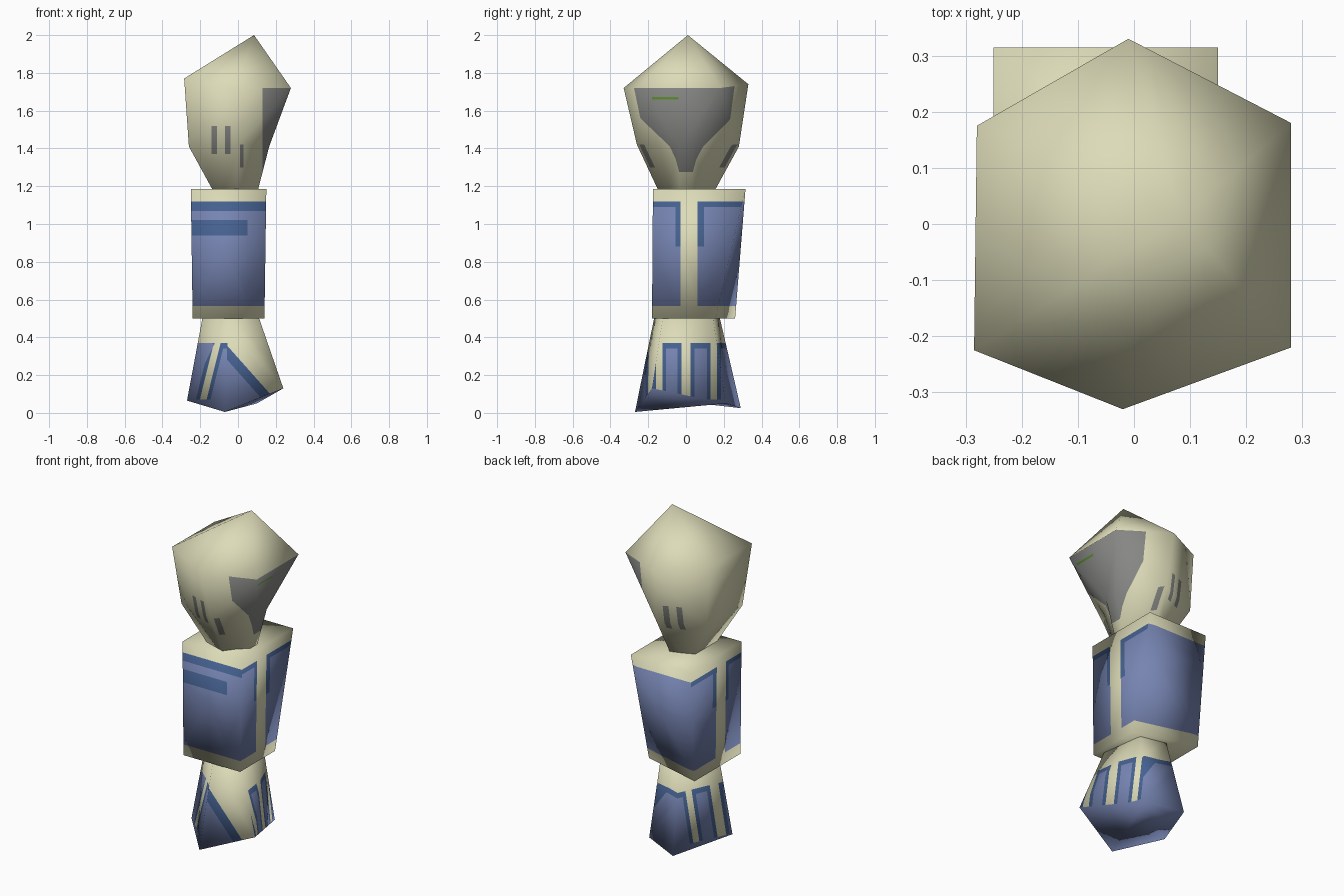
import bpy, bmesh
from mathutils import Vector
from mathutils.bvhtree import BVHTree
from mathutils.interpolate import poly_3d_calc

cube = bpy.data.objects.get("Cube")
if cube:
    bpy.data.objects.remove(cube, do_unlink=True)


def material(name, rgb):
    m = bpy.data.materials.new(name)
    m.use_nodes = True
    m.diffuse_color = (*rgb, 1)
    m.node_tree.nodes["Principled BSDF"].inputs["Base Color"].default_value = (*rgb, 1)
    return m


MATS = [material("cream", (0.72, 0.71, 0.48)),
        material("blue", (0.18, 0.23, 0.44)),
        material("dark_blue", (0.06, 0.12, 0.28)),
        material("grey", (0.24, 0.24, 0.23)),
        material("green", (0.1, 0.25, 0.03))]
CREAM, BLUE, DARK, GREY, GREEN = range(5)
X, Y, Z = Vector((1, 0, 0)), Vector((0, 1, 0)), Vector((0, 0, 1))


def loft(rings):
    """Skin a stack of rings; a ring of one point closes as a fan."""
    bm = bmesh.new()
    rows = [[bm.verts.new(p) for p in r] for r in rings]
    for low, high in zip(rows, rows[1:]):
        n = len(low)
        for i in range(n):
            j = (i + 1) % n
            top = [high[0]] if len(high) == 1 else [high[j], high[i]]
            bm.faces.new([low[i], low[j]] + top)
    for row in (rows[0], rows[-1]):
        if len(row) > 2:
            bm.faces.new(row)
    bmesh.ops.recalc_face_normals(bm, faces=bm.faces)
    bmesh.ops.triangulate(bm, faces=bm.faces)
    bm.normal_update()
    return bm


def build(name, rings, cuts, paint):
    """Cut the lofted part along planes, paint by rule, keep the soft shading."""
    bm = loft(rings)
    tree = BVHTree.FromBMesh(bm)
    source = [([v.co.copy() for v in f.verts], [v.normal.copy() for v in f.verts])
              for f in bm.faces]
    for axis, distances in cuts:
        for d in distances:
            bmesh.ops.bisect_plane(bm, geom=bm.verts[:] + bm.edges[:] + bm.faces[:],
                                   plane_co=axis * (d / axis.length_squared),
                                   plane_no=axis, dist=1e-5)
    bm.normal_update()
    for f in bm.faces:
        f.smooth = True
        f.material_index = paint(f.calc_center_median(), f.normal)
    normals = []
    for v in bm.verts:
        co, _, index, _ = tree.find_nearest(v.co)
        points, dirs = source[index]
        weights = poly_3d_calc(points, co)
        normals.append(sum((d * w for d, w in zip(dirs, weights)), Vector()).normalized())
    mesh = bpy.data.meshes.new(name)
    bm.to_mesh(mesh)
    bm.free()
    for m in MATS:
        mesh.materials.append(m)
    mesh.normals_split_custom_set_from_vertices(normals)
    bpy.context.collection.objects.link(bpy.data.objects.new(name, mesh))


# Head: faceted bulb with a grey panel on one side and small slots
def paint_head(c, n):
    if c.x > 0.13 and c.z < 1.72:
        if 1.66 < c.z < 1.672 and -0.18 < c.y < -0.04:
            return GREEN
        return GREY
    slot = -0.14 < c.x < -0.11 or -0.07 < c.x < -0.04
    if abs(c.y) > 0.1 and slot and 1.37 < c.z < 1.52:
        return GREY
    if abs(c.y) > 0.1 and 0.01 < c.x < 0.03 and 1.3 < c.z < 1.42:
        return GREY
    return CREAM


build("head", [
    [(0, .11, 1.1), (-.09, .08, 1.1), (-.09, -.08, 1.1),
     (0, -.11, 1.1), (.085, -.03, 1.1), (.085, .03, 1.1)],
    [(0, .28, 1.41), (-.26, .17, 1.41), (-.26, -.17, 1.41),
     (0, -.26, 1.42), (.165, -.04, 1.41), (.165, .04, 1.41)],
    [(-.01, .33, 1.74), (-.28, .175, 1.77), (-.285, -.225, 1.77),
     (-.02, -.33, 1.72), (.28, -.22, 1.72), (.28, .18, 1.72)],
    [(.085, .01, 2)]],
    [(X, (-.14, -.11, -.07, -.04, .01, .03, .13)),
     (Z, (1.3, 1.37, 1.42, 1.52, 1.66, 1.672)), (Y, (-.18, -.04))],
    paint_head)


# Torso: tapered block, blue wrap split by a cream strip on each side
def paint_torso(c, n):
    if not 0.565 < c.z < 1.12:
        return CREAM
    if n.y < -0.7:
        stripe = 0.94 < c.z < 1.02 and c.x < 0.05
        return DARK if c.z > 1.07 or stripe else BLUE
    if abs(n.x) > 0.7:
        if -0.03 < c.y < 0.06:
            return CREAM
        edge = -0.055 < c.y < 0.095 and c.z > 0.88
        return DARK if c.z > 1.09 or edge else BLUE
    return BLUE


build("torso", [
    [(-.24, -.18, .5), (.14, -.18, .5), (.14, .155, .5), (-.24, .26, .5)],
    [(-.25, -.175, 1.185), (.15, -.175, 1.185), (.15, .315, 1.185), (-.25, .315, 1.185)]],
    [(Z, (.565, .88, .94, 1.02, 1.07, 1.09, 1.12)),
     (Y, (-.055, -.03, .06, .095)), (X, (.05,))],
    paint_torso)


# Base: flared five-sided foot with blue panels between cream strips
SLOPE = Vector((.27, 0, .24))
STRIPS = ((-.16, -.125), (-.025, .025), (.13, .165))
RIM = 0.02


def paint_base(c, n):
    if c.z > 0.37:
        return CREAM
    if n.z < -0.5:
        return BLUE
    if n.y < -0.75:
        s = SLOPE.dot(c)
        return CREAM if s > 0.07 else DARK if s > 0.052 else BLUE
    if c.z > 0.07:
        if any(a < c.y < b for a, b in STRIPS):
            return CREAM
        if c.z > 0.34 or any(a - RIM < c.y < b + RIM for a, b in STRIPS):
            return DARK
    return BLUE


strip_cuts = [y for a, b in STRIPS for y in (a - RIM, a, b, b + RIM)]
build("base", [
    [(-.07, -.27, .005), (.24, -.18, .13), (.1, .21, .05),
     (-.115, .29, .025), (-.27, -.06, .065)],
    [(-.05, -.165, .52), (.105, -.12, .52), (.07, .14, .52),
     (-.08, .175, .52), (-.185, -.05, .52)]],
    [(Z, (.07, .34, .37)), (Y, strip_cuts), (SLOPE, (.052, .07))],
    paint_base)
